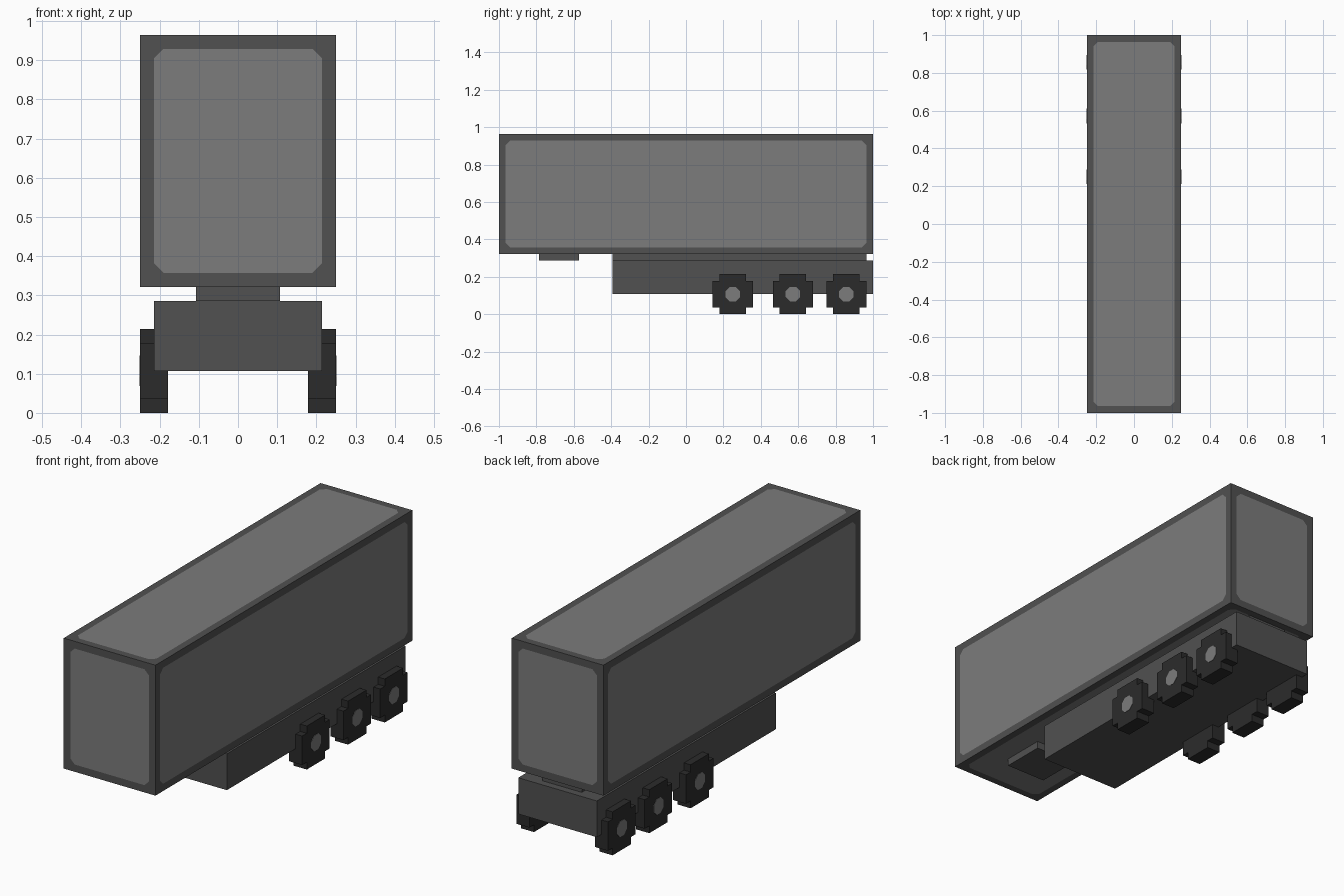
import bpy, bmesh, math
from mathutils import Matrix, Vector

if "Cube" in bpy.data.objects:
    bpy.data.objects.remove(bpy.data.objects["Cube"], do_unlink=True)

U = 1 / 28  # grid unit: the trailer is 56 units long


def material(name, value):
    m = bpy.data.materials.new(name)
    m.use_nodes = True
    m.diffuse_color = (value, value, value, 1)
    m.node_tree.nodes["Principled BSDF"].inputs["Base Color"].default_value = (value, value, value, 1)
    return m


FRAME = material("dark grey frame", 0.082)
PANEL = material("light grey panel", 0.2)
TYRE = material("black rubber", 0.024)


def finish(name, bm, *mats):
    bmesh.ops.remove_doubles(bm, verts=bm.verts, dist=1e-5)
    bmesh.ops.recalc_face_normals(bm, faces=bm.faces)
    mesh = bpy.data.meshes.new(name)
    bm.to_mesh(mesh)
    bm.free()
    for m in mats:
        mesh.materials.append(m)
    ob = bpy.data.objects.new(name, mesh)
    bpy.context.collection.objects.link(ob)
    return ob


def box(name, x, y0, y1, z0, z1, mat):
    """Box centred on x = 0, sizes in grid units."""
    bm = bmesh.new()
    bmesh.ops.create_cube(bm, size=U)
    bmesh.ops.scale(bm, vec=(2 * x, y1 - y0, z1 - z0), verts=bm.verts)
    bmesh.ops.translate(bm, vec=Vector((0, (y0 + y1) / 2, (z0 + z1) / 2)) * U, verts=bm.verts)
    return finish(name, bm, mat)


def framed_side(bm, axis, sign, half, border, cut):
    """One box side: a border around a panel with cut corners."""
    a, b = (axis + 1) % 3, (axis + 2) % 3

    def vert(u, v):
        p = [0, 0, 0]
        p[axis], p[a], p[b] = sign * half[axis], u, v
        return bm.verts.new(p)

    w, h = half[a], half[b]
    iw, ih = w - border, h - border
    outer, inner = [], []
    for su, sv in ((1, 1), (-1, 1), (-1, -1), (1, -1)):
        outer.append(vert(su * w, sv * h))
        pair = [vert(su * iw, sv * (ih - cut)), vert(su * (iw - cut), sv * ih)]
        inner += pair if su == sv else pair[::-1]
    bm.faces.new(inner).material_index = 1
    for i in range(4):
        j = (i + 1) % 4
        bm.faces.new((outer[i], outer[j], inner[2 * j], inner[2 * i + 1]))
        bm.faces.new((outer[i], inner[2 * i + 1], inner[2 * i]))


# Cargo box with a light panel on every side
bm = bmesh.new()
for axis in range(3):
    for sign in (-1, 1):
        framed_side(bm, axis, sign, (7 * U, 28 * U, 9 * U), U, 0.024)
bmesh.ops.translate(bm, vec=(0, 0, 18 * U), verts=bm.verts)
finish("cargo_box", bm, FRAME, PANEL)

# Undercarriage
box("chassis", 6, -11, 28, 3, 8, FRAME)
box("chassis_spine", 3, -11, 27, 8, 9, FRAME)
box("coupling_plate", 3, -22, -16, 8, 9, FRAME)

# Three axles of stepped wheels with eight-sided hubs
STEPPED = [(3, 2), (2, 2), (2, 3), (-2, 3), (-2, 2), (-3, 2),
           (-3, -2), (-2, -2), (-2, -3), (2, -3), (2, -2), (3, -2)]


def wheel(name, side, yc):
    bm = bmesh.new()
    face = bm.faces.new([bm.verts.new((side * 5 * U, (yc + y) * U, (3 + z) * U)) for y, z in STEPPED])
    out = bmesh.ops.extrude_face_region(bm, geom=[face])["geom"]
    bmesh.ops.translate(bm, vec=(side * 2 * U, 0, 0),
                        verts=[g for g in out if isinstance(g, bmesh.types.BMVert)])
    finish(name, bm, TYRE)


def hub(name, side, yc):
    bm = bmesh.new()
    place = (Matrix.Translation((side * 7 * U, yc * U, 3 * U))
             @ Matrix.Rotation(math.pi / 2, 4, 'Y') @ Matrix.Rotation(math.pi / 8, 4, 'Z'))
    bmesh.ops.create_cone(bm, cap_ends=True, segments=8, radius1=0.042, radius2=0.042,
                          depth=0.003, matrix=place)
    finish(name, bm, PANEL)


for row, yc in (("front", 7), ("middle", 16), ("rear", 24)):
    for label, side in (("left", 1), ("right", -1)):
        wheel(f"{row}_{label}_wheel", side, yc)
        hub(f"{row}_{label}_hub", side, yc)
